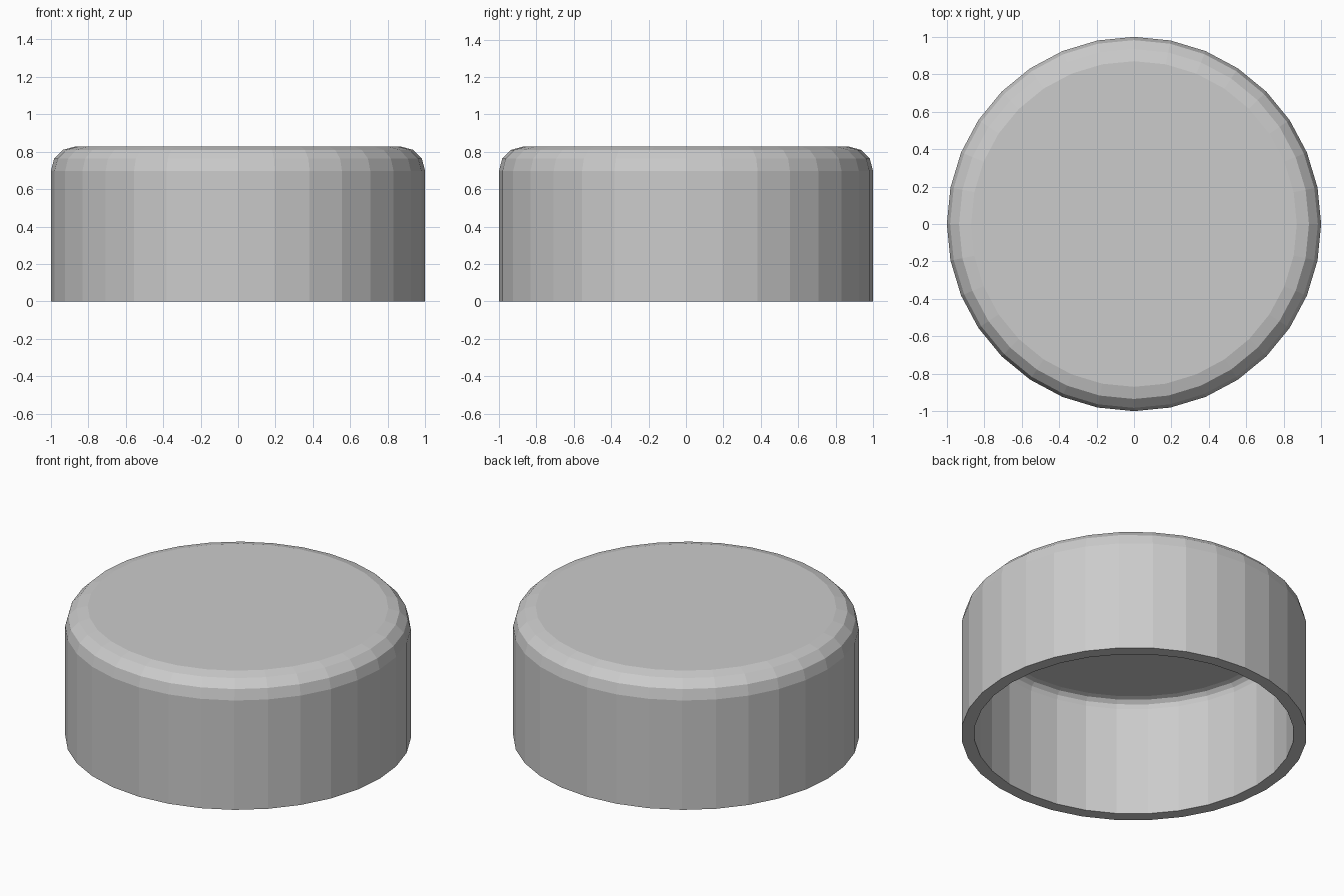
import bpy, bmesh, math

if "Cube" in bpy.data.objects:
    bpy.data.objects.remove(bpy.data.objects["Cube"])

SIDES = 32
WALL = 0.075
HEIGHT = 0.828
FILLET = 0.13


def shell_profile(inset):
    """Side line from the rim up, a three-step fillet, then the flat top's edge."""
    cr, cz, rad = 1 - FILLET, HEIGHT - FILLET, FILLET - inset
    points = [(1 - inset, 0)]
    for i in range(4):
        a = math.radians(30 * i)
        points.append((cr + rad * math.cos(a), cz + rad * math.sin(a)))
    return points


# Hollow cap: inner surface down to the rim, then outer surface up to the top
profile = shell_profile(WALL)[::-1] + shell_profile(0)
bm = bmesh.new()
rings = []
for r, z in profile:
    rings.append([bm.verts.new((r * math.cos(2 * math.pi * k / SIDES),
                                r * math.sin(2 * math.pi * k / SIDES), z))
                  for k in range(SIDES)])
for a, b in zip(rings, rings[1:]):
    for k in range(SIDES):
        n = (k + 1) % SIDES
        bm.faces.new((a[k], a[n], b[n], b[k]))

# Ceiling and top discs
bm.faces.new(rings[0])
bm.faces.new(rings[-1])
bmesh.ops.recalc_face_normals(bm, faces=bm.faces)

mesh = bpy.data.meshes.new("round_cap")
bm.to_mesh(mesh)
bm.free()
bpy.context.collection.objects.link(bpy.data.objects.new("round_cap", mesh))
